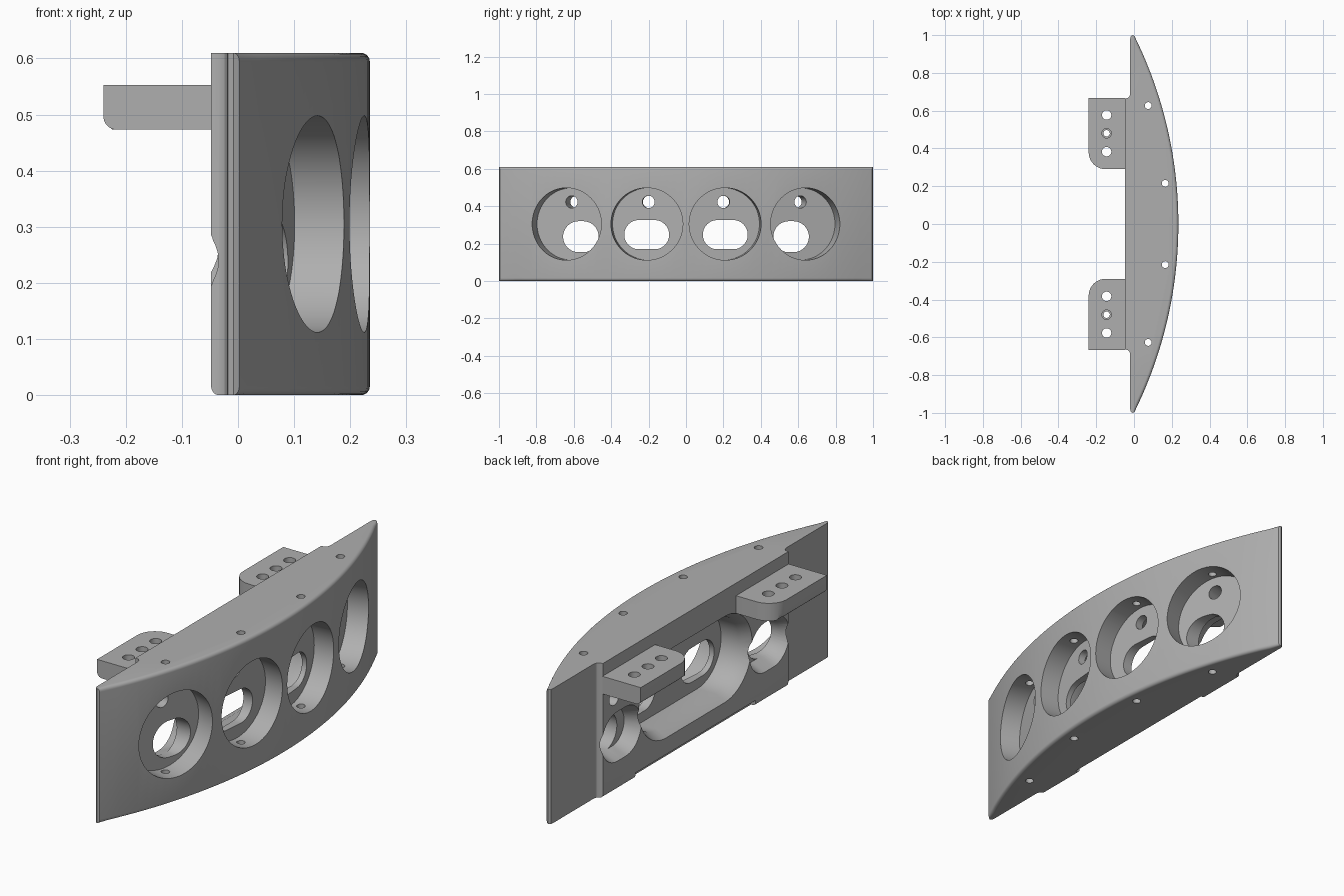
import bpy, bmesh, math
from mathutils import Matrix, Vector

if "Cube" in bpy.data.objects:
    bpy.data.objects.remove(bpy.data.objects["Cube"])

HEIGHT = 0.61
RADIUS = 2.245          # radius of the curved front
FRONT = 0.235           # furthest point of the curved front

grey = bpy.data.materials.new("plain_grey")
grey.use_nodes = True
grey.diffuse_color = (0.43, 0.43, 0.43, 1)
grey.node_tree.nodes["Principled BSDF"].inputs["Base Color"].default_value = (0.43, 0.43, 0.43, 1)


def make_object(name, bm):
    bmesh.ops.recalc_face_normals(bm, faces=bm.faces)
    mesh = bpy.data.meshes.new(name)
    bm.to_mesh(mesh)
    bm.free()
    mesh.materials.append(grey)
    ob = bpy.data.objects.new(name, mesh)
    bpy.context.collection.objects.link(ob)
    return ob


def prism(points, z0, z1):
    """Upright prism from a plan outline."""
    bm = bmesh.new()
    face = bm.faces.new([bm.verts.new((x, y, z0)) for x, y in points])
    res = bmesh.ops.extrude_face_region(bm, geom=[face])
    verts = [g for g in res["geom"] if isinstance(g, bmesh.types.BMVert)]
    bmesh.ops.translate(bm, verts=verts, vec=(0, 0, z1 - z0))
    return bm


def round_edges(bm, test, size):
    edges = [e for e in bm.edges if test(e)]
    bmesh.ops.bevel(bm, geom=edges, offset=size, segments=5, profile=0.5, affect='EDGES')


def combine(target, other, operation):
    mod = target.modifiers.new("cut", 'BOOLEAN')
    mod.operation = operation
    mod.solver = 'EXACT'
    mod.object = other
    bpy.context.view_layer.objects.active = target
    bpy.ops.object.modifier_apply(modifier=mod.name)
    bpy.data.objects.remove(other)


def slot(r0, r1, half, x0, x1, pos, angle=0.0, seg=24):
    """Stadium (or round) plug along local x, turned about z and moved to pos."""
    bm = bmesh.new()
    rings = []
    for x, r in ((x0, r0), (x1, r1)):
        ring = []
        for side in (1, -1):
            for i in range(seg + 1):
                if half == 0 and i == seg:
                    continue
                a = math.pi * i / seg - side * math.pi / 2
                a = a if side == 1 else math.pi * i / seg + math.pi / 2
                ring.append(bm.verts.new((x, r * math.cos(a) + side * half, r * math.sin(a))))
        rings.append(ring)
    n = len(rings[0])
    for ring in rings:
        bm.faces.new(ring)
    for i in range(n):
        j = (i + 1) % n
        bm.faces.new((rings[0][i], rings[0][j], rings[1][j], rings[1][i]))
    bm.transform(Matrix.Translation(pos) @ Matrix.Rotation(angle, 4, 'Z'))
    return make_object("cutter", bm)


def drill(x, y, r, z0=-0.1, z1=0.8):
    bm = bmesh.new()
    bmesh.ops.create_cone(bm, cap_ends=True, segments=24, radius1=r, radius2=r, depth=z1 - z0,
                          matrix=Matrix.Translation((x, y, (z0 + z1) / 2)))
    return make_object("cutter", bm)


# Curved body: arc in front, stepped flat back
def arc_x(y):
    return FRONT - RADIUS + math.sqrt(RADIUS ** 2 - y ** 2)


N = 48
outline = [(arc_x(y), y) for y in (-0.995 + 1.99 * i / N for i in range(N + 1))]
half_back = [(-0.008, 1.0), (-0.018, 0.993), (-0.02, 0.98), (-0.02, 0.69),
             (-0.024, 0.676), (-0.034, 0.667), (-0.048, 0.664)]
outline += half_back + [(x, -y) for x, y in reversed(half_back)]
bm = prism(outline, 0, HEIGHT)


def front_rim(e):
    a, b = (v.co for v in e.verts)
    return abs(a.z - b.z) < 1e-5 and min(a.x, b.x) > -0.005


def lower_back_rim(e):
    a, b = (v.co for v in e.verts)
    return max(a.z, b.z) < 1e-5 and max(a.x, b.x) < -0.045


round_edges(bm, front_rim, 0.016)
round_edges(bm, lower_back_rim, 0.016)
body = make_object("curved_body", bm)

# Four round pockets facing along the curve, each with a slot and a small hole
for side in (1, -1):
    for y in (0.21, 0.64):
        a = math.asin(y / RADIUS)
        normal = Vector((math.cos(a), math.sin(a) * side, 0))
        rim = Vector((arc_x(y), y * side, 0.305))
        floor = rim - 0.1 * normal
        combine(body, slot(0.193, 0.193, 0, 0, 0.25, floor, a * side, 40), 'DIFFERENCE')
        hole = floor + Vector((0, 0, 0.118))
        combine(body, slot(0.033, 0.033, 0, -0.25, 0.05, hole, a * side, 16), 'DIFFERENCE')

# Long rounded recess in the back with a sloping lip
combine(body, slot(0.17, 0.17, 0.21, -0.1, 0.09, (0, 0, 0.295)), 'DIFFERENCE')
combine(body, slot(0.212, 0.17, 0.21, -0.08, 0.0, (0, 0, 0.295)), 'DIFFERENCE')

for side in (1, -1):
    # Slots through the pocket floors
    combine(body, slot(0.078, 0.078, 0.042, -0.2, 0.16, (0, 0.21 * side, 0.248)), 'DIFFERENCE')
    combine(body, slot(0.083, 0.083, 0.012, -0.2, 0.12, (0, 0.562 * side, 0.237)), 'DIFFERENCE')
    # Flared relief behind the outer slots
    combine(body, slot(0.125, 0.085, 0.03, -0.08, 0.02, (0, 0.53 * side, 0.24)), 'DIFFERENCE')
    # Shallow groove running out to the step
    bm = bmesh.new()
    bmesh.ops.create_cone(bm, cap_ends=True, segments=32, radius1=0.11, radius2=0.11, depth=0.2,
                          matrix=Matrix.Translation((-0.148, 0.62 * side, 0.24))
                          @ Matrix.Rotation(math.pi / 2, 4, 'X'))
    combine(body, make_object("cutter", bm), 'DIFFERENCE')

# Shallow notch along the lower back edge
notch = prism([(-0.1, -0.43), (-0.025, -0.43), (-0.025, 0.43), (-0.1, 0.43)], -0.1, 0.025)
combine(body, make_object("cutter", notch), 'DIFFERENCE')

# Screw holes from top to bottom
for side in (1, -1):
    for x, y in ((0.165, 0.215), (0.075, 0.627)):
        combine(body, drill(x, y * side, 0.018), 'DIFFERENCE')

# Mounting brackets with one rounded corner and three holes
brackets = [body]
for side, name in ((1, "rear_bracket"), (-1, "front_bracket")):
    corner = [(-0.15 - 0.09 * math.sin(t), 0.38 - 0.09 * math.cos(t))
              for t in (math.pi / 2 * i / 10 for i in range(11))]
    plan = [(-0.047, 0.29)] + corner + [(-0.24, 0.667), (-0.047, 0.667)]
    bm = prism([(x, y * side) for x, y in plan], 0.473, 0.553)
    round_edges(bm, lambda e: all(v.co.z < 0.48 and v.co.x < -0.23 for v in e.verts), 0.024)
    bracket = make_object(name, bm)
    for y, r in ((0.383, 0.025), (0.48, 0.017), (0.577, 0.025)):
        combine(bracket, drill(-0.145, y * side, r), 'DIFFERENCE')
    combine(bracket, drill(-0.145, 0.48 * side, 0.025, 0.52, 0.6), 'DIFFERENCE')
    brackets.append(bracket)

# Smooth curves, crisp edges
bpy.ops.object.select_all(action='DESELECT')
for ob in brackets:
    ob.select_set(True)
bpy.context.view_layer.objects.active = body
bpy.ops.object.shade_smooth_by_angle(angle=math.radians(30))
